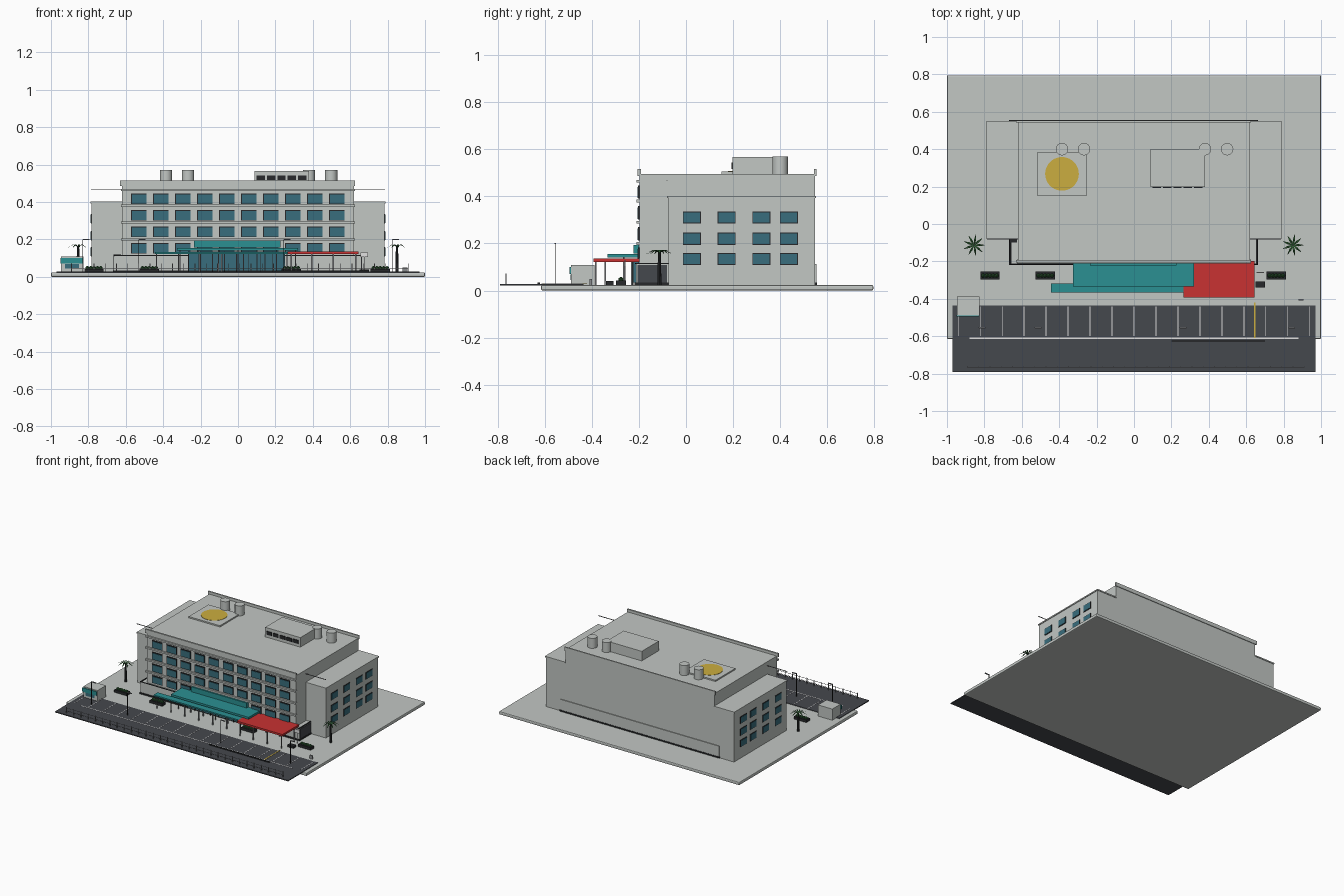
import bpy, bmesh, math
from mathutils import Vector, Matrix

cube = bpy.data.objects.get("Cube")
if cube:
    bpy.data.objects.remove(cube, do_unlink=True)


def material(name, r, g, b):
    m = bpy.data.materials.new(name)
    m.use_nodes = True
    m.diffuse_color = (r, g, b, 1)
    m.node_tree.nodes["Principled BSDF"].inputs["Base Color"].default_value = (r, g, b, 1)
    return m


CONCRETE = material("pale concrete", 0.54, 0.57, 0.55)
ASPHALT = material("asphalt", 0.06, 0.065, 0.075)
DARK = material("dark metal", 0.02, 0.022, 0.024)
GLASS = material("blue glass", 0.04, 0.155, 0.205)
TEAL = material("teal", 0.024, 0.28, 0.29)
RED = material("red", 0.58, 0.032, 0.032)
YELLOW = material("yellow", 0.6, 0.42, 0.05)
GREEN = material("leaf green", 0.025, 0.1, 0.03)
WHITE = material("white paint", 0.75, 0.75, 0.75)
STEEL = material("grey steel", 0.25, 0.26, 0.27)


def finish(name, bm, mat):
    me = bpy.data.meshes.new(name)
    bm.to_mesh(me)
    bm.free()
    me.materials.append(mat)
    ob = bpy.data.objects.new(name, me)
    bpy.context.collection.objects.link(ob)
    return ob


def boxes(name, mat, *extents):
    """Each extent is x0, x1, y0, y1, z0, z1."""
    bm = bmesh.new()
    for e in extents:
        lo, hi = Vector(e[0::2]), Vector(e[1::2])
        mtx = Matrix.Translation((lo + hi) / 2) @ Matrix.Diagonal((*(hi - lo), 1))
        bmesh.ops.create_cube(bm, size=1, matrix=mtx)
    return finish(name, bm, mat)


def cylinders(name, mat, spots, r, z0, z1, sides=24, r_top=None):
    bm = bmesh.new()
    for x, y in spots:
        bmesh.ops.create_cone(bm, cap_ends=True, segments=sides, radius1=r,
                              radius2=r if r_top is None else r_top, depth=z1 - z0,
                              matrix=Matrix.Translation((x, y, (z0 + z1) / 2)))
    ob = finish(name, bm, mat)
    bpy.ops.object.select_all(action="DESELECT")
    ob.select_set(True)
    bpy.context.view_layer.objects.active = ob
    bpy.ops.object.shade_smooth_by_angle(angle=math.radians(40))
    return ob


def post(x, y, z0, z1, w=0.004):
    return (x - w / 2, x + w / 2, y - w / 2, y + w / 2, z0, z1)


G = 0.024   # ground level
P = 0.028   # parking level

# Ground slab and parking
slab = boxes("ground_slab", CONCRETE, (-1, 1, -0.615, 0.795, 0, G))
bevel = slab.modifiers.new("rounded edge", "BEVEL")
bevel.width, bevel.segments = 0.006, 2
boxes("parking_lot", ASPHALT, (-0.97, 0.97, -0.79, -0.435, 0.021, P))
bays = [-0.94 + 0.1175 * i for i in range(17)]
boxes("bay_lines", WHITE, *[(x - 0.002, x + 0.002, -0.6, -0.44, P, P + 0.001)
                            for x in bays if abs(x - 0.64) > 0.05],
      (-0.88, 0.88, -0.614, -0.608, P, P + 0.001))
boxes("yellow_bay_line", YELLOW, (0.641, 0.649, -0.61, -0.42, P, P + 0.0015))
boxes("parking_kerb", DARK, (0.2, 0.7, -0.63, -0.62, P, P + 0.006))

# Main block and wings
boxes("main_block", CONCRETE, (-0.62, 0.62, -0.198, 0.548, G, 0.495))
boxes("roof_parapets", CONCRETE, (-0.63, 0.625, -0.205, -0.192, 0.487, 0.515),
      (-0.63, 0.625, 0.543, 0.553, 0.487, 0.515))
boxes("wings", CONCRETE, *[(min(s * 0.61, s * 0.783), max(s * 0.61, s * 0.783), -0.075, 0.548, G, 0.395)
                           for s in (-1, 1)])
boxes("wing_caps", CONCRETE, *[(min(s * 0.62, s * 0.788), max(s * 0.62, s * 0.788), -0.08, 0.552, 0.393, 0.402)
                               for s in (-1, 1)])
boxes("wing_rods", STEEL, *[(min(s * 0.62, s * 0.785), max(s * 0.62, s * 0.785), -0.082, -0.078, 0.464, 0.468)
                            for s in (-1, 1)])
boxes("floor_ledges", CONCRETE, *[(-0.625, 0.625, -0.21, -0.19, z - 0.006, z + 0.006)
                                  for z in (0.2, 0.29, 0.38, 0.464)])

# Ground floor skirt, with its dark plinth and glazed ends
boxes("ground_floor", CONCRETE, (-0.662, 0.658, -0.212, 0.554, G, 0.113))
boxes("plinth", DARK, (-0.668, 0.664, -0.218, 0.557, G, 0.034))
boxes("ground_floor_coping", DARK, (-0.664, 0.66, -0.216, -0.21, 0.112, 0.117),
      (-0.664, -0.656, -0.216, -0.075, 0.112, 0.117), (0.652, 0.66, -0.216, -0.075, 0.112, 0.117))
boxes("end_glazing", ASPHALT, (-0.666, -0.66, -0.205, -0.08, 0.034, 0.108),
      (0.656, 0.662, -0.205, -0.08, 0.034, 0.108))
boxes("wall_cabinet", DARK, (-0.665, -0.625, -0.1, -0.075, 0.11, 0.12))

# Windows: a dark frame with a glass pane standing slightly proud
columns = [-0.53 + 0.1176 * i for i in range(10)]
frames, panes = [], []
for z in (0.153, 0.24, 0.329, 0.417):
    for x in columns:
        frames.append((x - 0.042, x + 0.042, -0.203, -0.19, z - 0.027, z + 0.029))
        panes.append((x - 0.036, x + 0.04, -0.206, -0.195, z - 0.025, z + 0.023))
for s in (-1, 1):
    for z in (0.134, 0.22, 0.31):
        for y in (0.025, 0.172, 0.32, 0.437):
            a, b, c = sorted((s * 0.78, s * 0.786)), sorted((s * 0.78, s * 0.788)), 0.038
            frames.append((*a, y - c, y + c, z - 0.026, z + 0.026))
            panes.append((*b, y - c + 0.003, y + c - 0.003, z - 0.022, z + 0.022))
boxes("window_frames", DARK, *frames)
boxes("window_panes", GLASS, *panes)

# Entrance and canopies
boxes("entrance_glazing", GLASS, (-0.265, 0.25, -0.224, -0.2, 0.034, 0.135))
boxes("entrance_mullions", DARK, *[post(-0.265 + 0.0644 * i, -0.225, G, 0.135) for i in range(9)])
boxes("entrance_sign_band", TEAL, (-0.235, 0.227, -0.222, -0.2, 0.157, 0.194))
boxes("main_canopy", TEAL, (-0.325, 0.322, -0.333, -0.2, 0.14, 0.155))
boxes("walkway_canopy", TEAL, (-0.445, 0.27, -0.367, -0.318, 0.122, 0.132))
boxes("red_canopy", RED, (0.265, 0.645, -0.393, -0.197, 0.121, 0.135))
boxes("canopy_posts", STEEL,
      *[post(-0.31 + 0.103 * i, -0.265, G, 0.141, 0.006) for i in range(7)],
      *[post(-0.435 + 0.116 * i, -0.342, G, 0.123, 0.006) for i in range(7)],
      *[post(x, y, G, 0.122, 0.007) for x in (0.285, 0.395, 0.51, 0.63) for y in (-0.383, -0.23)])

# Roof equipment
boxes("landing_pad", CONCRETE, (-0.515, -0.255, 0.15, 0.385, 0.49, 0.505))
cylinders("landing_circle", YELLOW, [(-0.385, 0.268)], 0.09, 0.5, 0.507, 40)
cylinders("roof_tanks", CONCRETE, [(x, 0.4) for x in (-0.385, -0.267, 0.38, 0.498)], 0.033, 0.49, 0.57)
boxes("plant_room", CONCRETE, (0.088, 0.38, 0.198, 0.4, 0.49, 0.567))
boxes("plant_room_vents", DARK, *[(0.1 + 0.055 * i, 0.145 + 0.055 * i, 0.193, 0.2, 0.517, 0.543)
                                  for i in range(5)])

# Gate booth
boxes("booth", CONCRETE, (-0.945, -0.827, -0.488, -0.388, G, 0.108))
boxes("booth_teal_band", TEAL, (-0.95, -0.83, -0.494, -0.487, 0.07, 0.1))
boxes("booth_window", GLASS, (-0.925, -0.85, -0.491, -0.487, 0.045, 0.068))

# Planters
beds = (-0.77, -0.475, 0.285, 0.76)
boxes("planter_boxes", DARK, *[(x - 0.052, x + 0.052, -0.297, -0.255, G, 0.043) for x in beds])
bm = bmesh.new()
for x in beds:
    for i in range(5):
        bmesh.ops.create_icosphere(bm, subdivisions=1, radius=0.012, matrix=Matrix.Translation(
            (x - 0.036 + 0.018 * i, -0.276, 0.047)))
finish("planter_shrubs", bm, GREEN)

# Palms
palms = [(-0.855, -0.113), (0.85, -0.113)]
cylinders("palm_trunks", DARK, palms, 0.009, G, 0.162, 8, 0.006)
bm = bmesh.new()
for px, py in palms:
    for i in range(9):
        turn = Matrix.Translation((px, py, 0.16)) @ Matrix.Rotation(math.tau * i / 9, 4, "Z")
        rows = [[bm.verts.new(turn @ Vector((r, s * w, h))) for s in (-1, 1)]
                for r, w, h in ((0, 0.002, 0), (0.028, 0.006, 0.012), (0.057, 0.001, -0.004))]
        for a, b in zip(rows, rows[1:]):
            bm.faces.new((a[0], b[0], b[1], a[1]))
finish("palm_fronds", bm, GREEN)

# Street lamps, front fence, bench and small signs
lamps = (-0.83, -0.53, 0.245, 0.825)
boxes("lamp_posts", DARK, *[post(x, -0.555, P, 0.2) for x in lamps])
boxes("lamp_heads", STEEL, *[(x, x + 0.036, -0.559, -0.551, 0.197, 0.202) for x in lamps])
boxes("fence_posts", STEEL, *[post(-0.89 + 0.06 * i, -0.765, P, 0.072) for i in range(31)])
boxes("fence_rails", STEEL, *[(-0.89, 0.91, -0.766, -0.764, z, z + 0.002) for z in (0.045, 0.065)])
boxes("bench", DARK, (0.65, 0.7, -0.34, -0.308, G, 0.04))
boxes("side_sign", WHITE, (0.655, 0.695, -0.262, -0.257, 0.105, 0.13))
boxes("side_sign_post", STEEL, post(0.675, -0.259, G, 0.106))
boxes("gate_marker", STEEL, (0.88, 0.905, -0.41, -0.4, G, 0.05))
